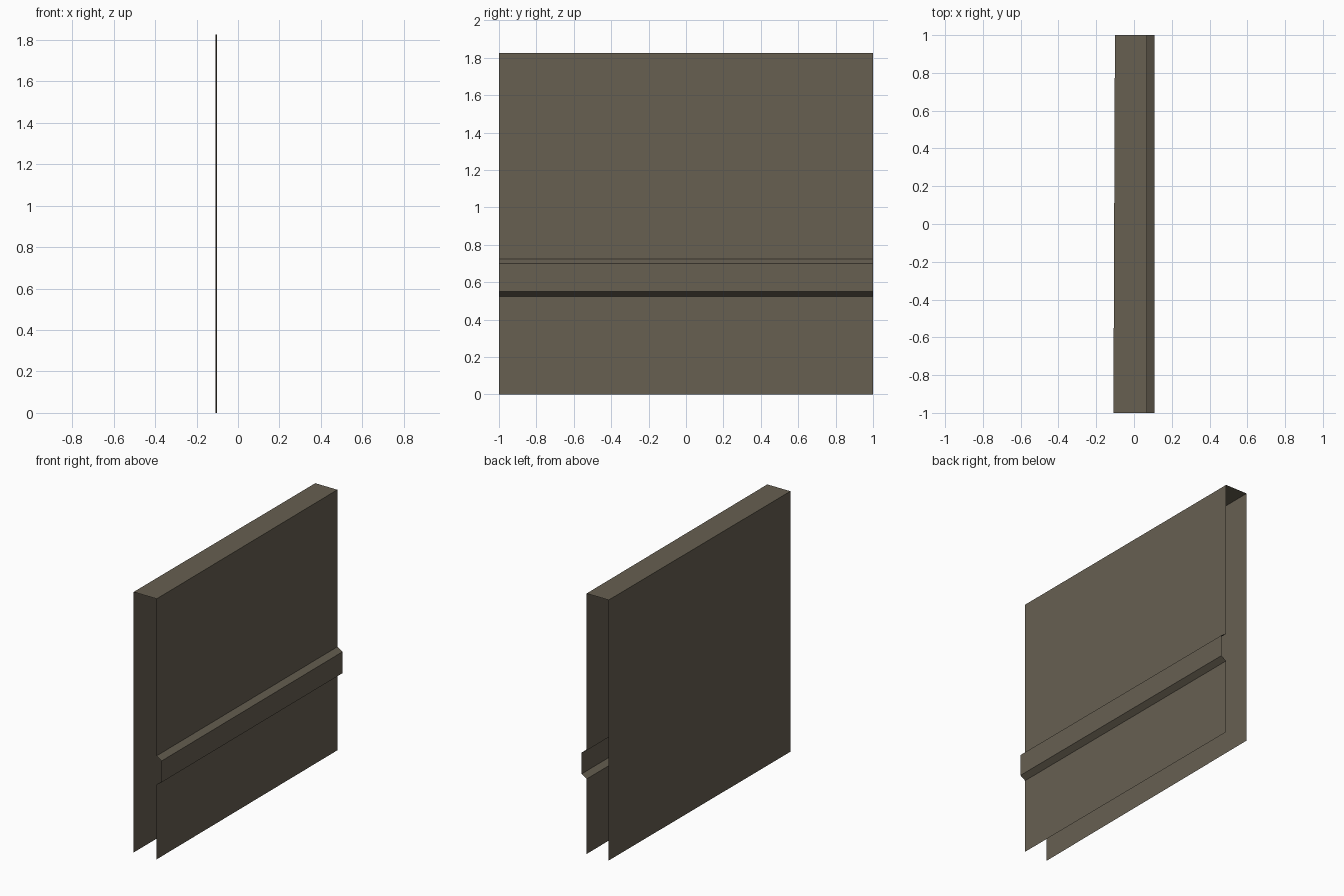
import bpy, bmesh

if "Cube" in bpy.data.objects:
    bpy.data.objects.remove(bpy.data.objects["Cube"])

# One flat colour for the whole wall segment
mat = bpy.data.materials.new("dark taupe")
mat.diffuse_color = (0.135, 0.115, 0.083, 1)
mat.use_nodes = True
mat.node_tree.nodes["Principled BSDF"].inputs["Base Color"].default_value = mat.diffuse_color

TOP, BACK_NEAR, BACK_FAR, FRONT, RAIL = 1.825, -0.109, -0.101, 0.07, 0.109


def sheet(name, near, far):
    """Open strip between an (x, z) profile at y=-1 and one at y=+1."""
    bm = bmesh.new()
    a = [bm.verts.new((x, -1, z)) for x, z in near]
    b = [bm.verts.new((x, 1, z)) for x, z in far]
    for i in range(len(a) - 1):
        bm.faces.new((a[i], b[i], b[i + 1], a[i + 1]))
    bm.normal_update()
    me = bpy.data.meshes.new(name)
    bm.to_mesh(me)
    bm.free()
    me.materials.append(mat)
    ob = bpy.data.objects.new(name, me)
    bpy.context.collection.objects.link(ob)
    # outward normals: profile runs from back bottom, over the top, down the front
    me.flip_normals()
    return ob


# Slightly skewed back panel and top cap
sheet("back_panel", [(BACK_NEAR, 0), (BACK_NEAR, TOP)], [(BACK_FAR, 0), (BACK_FAR, TOP)])
sheet("top_cap", [(BACK_NEAR, TOP), (FRONT, TOP)], [(BACK_FAR, TOP), (FRONT, TOP)])

# Front panels and the hollow rail with bevelled edges
upper = [(FRONT, TOP), (FRONT, 0.725)]
rail = [(FRONT, 0.725), (RAIL, 0.70), (RAIL, 0.55), (FRONT, 0.525)]
lower = [(FRONT, 0.525), (FRONT, 0)]
for name, profile in (("upper_panel", upper), ("chair_rail", rail), ("lower_panel", lower)):
    sheet(name, profile, profile)

# Make sure every sheet faces outward from the wall core
for ob in bpy.context.collection.objects:
    p = ob.data.polygons[0]
    toward = p.normal.x * p.center.x + p.normal.z * (p.center.z - 0.6 if ob.name == "top_cap" else 0)
    if toward < 0:
        ob.data.flip_normals()
